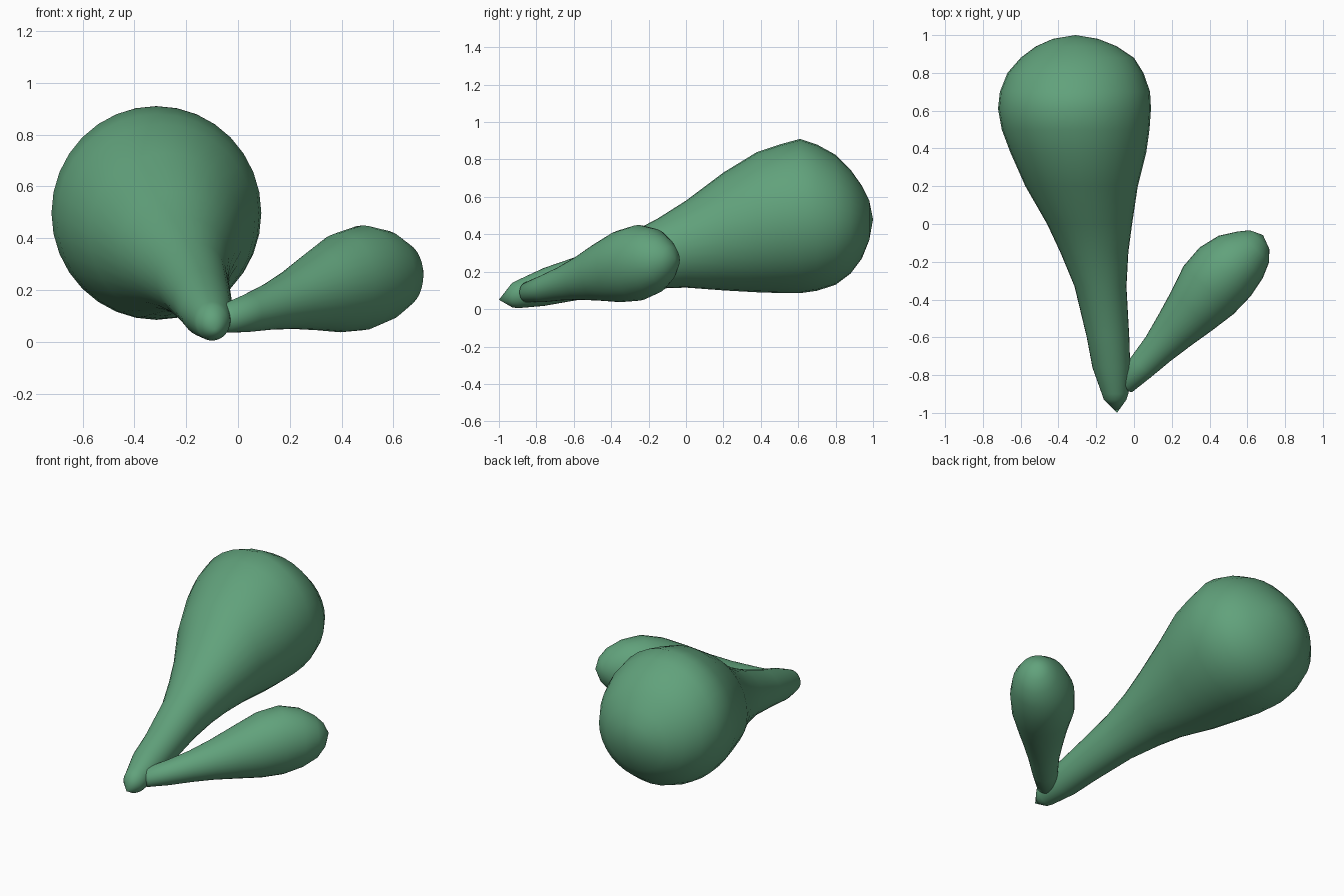
import bpy, bmesh, math
from mathutils import Vector

SIDES = 32

green = bpy.data.materials.new("green")
green.diffuse_color = (0.12, 0.36, 0.20, 1)


def make_lobe(name, origin, along, start, stations, end):
    """Skin elliptical rings; station = (distance, side min, side max, z min, z max)."""
    d = Vector(along).normalized()
    n = Vector((-d.y, d.x, 0))
    o = Vector(origin)

    def point(s, t, z):
        return o + d * s + n * t + Vector((0, 0, z))

    bm = bmesh.new()
    rings = []
    for s, t0, t1, z0, z1 in stations:
        ring = []
        for i in range(SIDES):
            a = math.tau * i / SIDES
            ring.append(bm.verts.new(point(
                s, (t0 + t1) / 2 + (t1 - t0) / 2 * math.cos(a),
                (z0 + z1) / 2 + (z1 - z0) / 2 * math.sin(a))))
        rings.append(ring)
    first, last = bm.verts.new(point(*start)), bm.verts.new(point(*end))
    for i in range(SIDES):
        j = (i + 1) % SIDES
        for a, b in zip(rings, rings[1:]):
            bm.faces.new((a[i], a[j], b[j], b[i]))
        bm.faces.new((first, rings[0][j], rings[0][i]))
        bm.faces.new((last, rings[-1][i], rings[-1][j]))
    bmesh.ops.recalc_face_normals(bm, faces=bm.faces)
    for f in bm.faces:
        f.smooth = True
    mesh = bpy.data.meshes.new(name)
    bm.to_mesh(mesh)
    bm.free()
    mesh.materials.append(green)
    obj = bpy.data.objects.new(name, mesh)
    bpy.context.collection.objects.link(obj)
    return obj


# Large bulb running back along +y (side axis is -x)
make_lobe("large_lobe", (0, 0, 0), (0, 1, 0), (-1.0, 0.09, 0.05), [
    (-0.93, 0.04, 0.16, 0.01, 0.14),
    (-0.90, 0.03, 0.17, 0.005, 0.155),
    (-0.76, 0.02, 0.22, 0.017, 0.22),
    (-0.60, 0.025, 0.25, 0.045, 0.275),
    (-0.33, 0.04, 0.315, 0.09, 0.39),
    (-0.15, 0.03, 0.39, 0.11, 0.485),
    (0.00, 0.01, 0.46, 0.115, 0.58),
    (0.20, -0.02, 0.575, 0.10, 0.73),
    (0.38, -0.065, 0.655, 0.09, 0.84),
    (0.50, -0.082, 0.70, 0.086, 0.88),
    (0.61, -0.09, 0.72, 0.085, 0.91),
    (0.70, -0.085, 0.71, 0.098, 0.88),
    (0.80, -0.05, 0.67, 0.13, 0.825),
    (0.88, 0.0, 0.60, 0.19, 0.745),
    (0.94, 0.09, 0.52, 0.27, 0.66),
    (0.98, 0.19, 0.43, 0.37, 0.58),
], (1.0, 0.31, 0.48))

# Small bulb branching diagonally from the tip
make_lobe("small_lobe", (-0.04, -0.82, 0), (0.69, 0.72, 0), (-0.07, -0.01, 0.09), [
    (-0.03, -0.07, 0.05, 0.035, 0.145),
    (0.10, -0.088, 0.062, 0.038, 0.185),
    (0.23, -0.103, 0.08, 0.047, 0.23),
    (0.36, -0.124, 0.112, 0.05, 0.285),
    (0.50, -0.15, 0.15, 0.045, 0.355),
    (0.64, -0.172, 0.195, 0.037, 0.42),
    (0.77, -0.172, 0.202, 0.045, 0.45),
    (0.885, -0.152, 0.172, 0.08, 0.43),
    (0.97, -0.117, 0.115, 0.13, 0.385),
    (1.02, -0.07, 0.073, 0.19, 0.335),
], (1.05, 0.005, 0.27))
